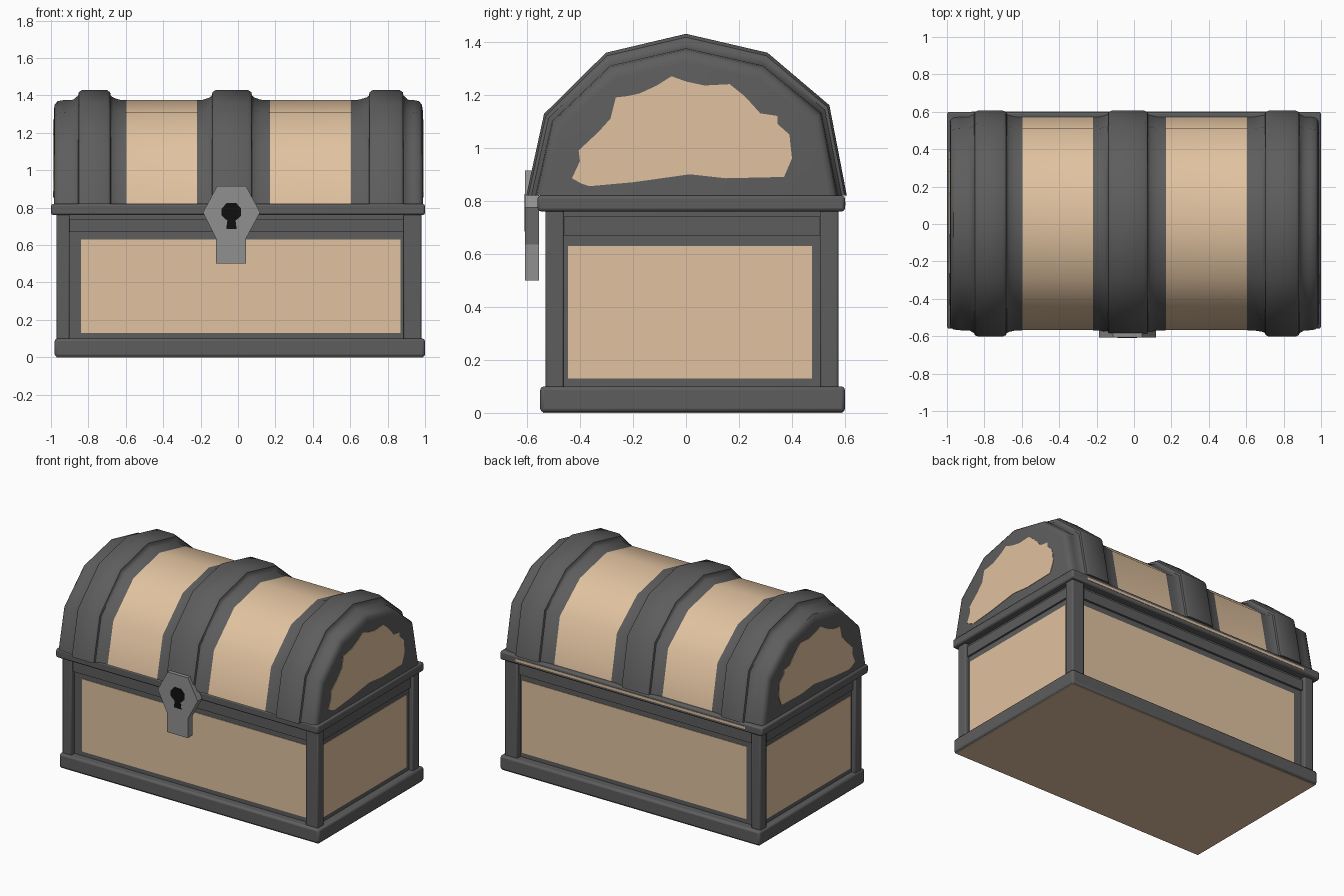
import bpy, bmesh, math

if "Cube" in bpy.data.objects:
    bpy.data.objects.remove(bpy.data.objects["Cube"])


def material(name, rgb):
    m = bpy.data.materials.new(name)
    m.diffuse_color = (*rgb, 1)
    m.use_nodes = True
    m.node_tree.nodes["Principled BSDF"].inputs["Base Color"].default_value = m.diffuse_color
    return m


WOOD = material("wood", (0.75, 0.54, 0.35))
IRON = material("iron", (0.11, 0.11, 0.11))
STEEL = material("steel", (0.28, 0.28, 0.28))
BLACK = material("black", (0.005, 0.005, 0.005))


def finish(name, bm, mats, bevel=0, angle=40):
    bmesh.ops.recalc_face_normals(bm, faces=bm.faces)
    mesh = bpy.data.meshes.new(name)
    bm.to_mesh(mesh)
    bm.free()
    for m in mats:
        mesh.materials.append(m)
    ob = bpy.data.objects.new(name, mesh)
    bpy.context.collection.objects.link(ob)
    if bevel:
        mod = ob.modifiers.new("bevel", 'BEVEL')
        mod.width, mod.segments = bevel, 2
    bpy.ops.object.select_all(action='DESELECT')
    bpy.context.view_layer.objects.active = ob
    ob.select_set(True)
    bpy.ops.object.shade_smooth_by_angle(angle=math.radians(angle))
    return ob


def box(name, x, y, z, mat, bevel=0):
    bm = bmesh.new()
    bmesh.ops.create_cube(bm, size=1)
    for v in bm.verts:
        v.co = [lo + (c + 0.5) * (hi - lo) for c, (lo, hi) in zip(v.co, (x, y, z))]
    return finish(name, bm, [mat], bevel)


def plate(name, outline, place, depth, mat):
    """Flat outline extruded by a depth vector."""
    bm = bmesh.new()
    face = bm.faces.new([bm.verts.new(place(a, b)) for a, b in outline])
    new = bmesh.ops.extrude_face_region(bm, geom=[face])["geom"]
    bmesh.ops.translate(bm, vec=depth, verts=[g for g in new if isinstance(g, bmesh.types.BMVert)])
    return finish(name, bm, [mat], angle=20)


# Base skirt, underside, body core and rim
box("base_skirt", (-0.98, 1.0), (-0.55, 0.6), (0.002, 0.10), IRON, 0.014)
box("underside", (-0.97, 0.99), (-0.54, 0.59), (0, 0.01), WOOD)
box("body_core", (-0.94, 0.95), (-0.495, 0.54), (0.05, 0.78), IRON)
box("rim", (-1.0, 1.0), (-0.56, 0.6), (0.76, 0.82), IRON, 0.012)
box("rim_back_strip", (-0.87, 0.88), (0.59, 0.602), (0.782, 0.798), WOOD)

# Wooden panels on the four sides
for side, y in (("front", (-0.498, -0.48)), ("back", (0.52, 0.543))):
    box("panel_" + side, (-0.84, 0.87), y, (0.13, 0.63), WOOD)
for side, x in (("left", (-0.943, -0.92)), ("right", (0.93, 0.953))):
    box("panel_" + side, x, (-0.445, 0.475), (0.13, 0.63), WOOD)

# Rail under the rim and corner posts
box("upper_rail", (-0.953, 0.963), (-0.51, 0.555), (0.67, 0.74), IRON)
for sx, x in (("left", (-0.97, -0.90)), ("right", (0.885, 0.98))):
    for sy, y in (("front", (-0.53, -0.46)), ("back", (0.505, 0.575))):
        box(f"post_{sx}_{sy}", x, y, (0.09, 0.77), IRON, 0.008)

# Domed lid: one arch lofted along x, swelling outward at the three bands
ARCH = [(-0.568, 0), (-0.505, 0.28), (-0.285, 0.49), (0, 0.555),
        (0.29, 0.49), (0.51, 0.31), (0.572, 0)]


def band(x0, x1):
    return [(x0 - 0.012, 0.014), (x0, 0.024), (x0 + 0.004, 0.042), (x0 + 0.022, 0.055),
            (x1 - 0.022, 0.055), (x1 - 0.004, 0.042), (x1, 0.024), (x1 + 0.012, 0.014)]


stations = ([(-0.985, -0.055), (-0.98, -0.025), (-0.965, -0.006), (-0.93, 0), (-0.88, 0.002)]
            + band(-0.855, -0.68) + [(-0.635, 0.002), (-0.597, 0), (-0.22, 0), (-0.185, 0.002)]
            + band(-0.14, 0.075) + [(0.12, 0.002), (0.17, 0), (0.605, 0), (0.645, 0.002)]
            + band(0.70, 0.885)
            + [(0.91, 0.002), (0.94, 0), (0.968, -0.006), (0.983, -0.025), (0.988, -0.055)])
bm = bmesh.new()
rings = [[bm.verts.new((x, y * (1 + 1.1 * o), 0.82 + z * (1 + 1.8 * o))) for y, z in ARCH]
         for x, o in stations]
for i in range(len(rings) - 1):
    a, b = rings[i], rings[i + 1]
    wooden = stations[i][0] in (-0.22 - 0.377, 0.17) or stations[i][0] == -0.597
    for j in range(len(ARCH)):
        k = (j + 1) % len(ARCH)
        f = bm.faces.new((a[j], a[k], b[k], b[j]))
        f.material_index = int(wooden)
bm.faces.new(rings[0])
bm.faces.new(rings[-1])
finish("lid", bm, [IRON, WOOD])

# Ragged bare wood on the lid ends
RAGGED = [(-0.43, 0.885), (-0.395, 0.865), (-0.365, 0.855), (-0.20, 0.87), (0.015, 0.90),
          (0.15, 0.885), (0.37, 0.89), (0.40, 0.96), (0.39, 1.05), (0.345, 1.09),
          (0.345, 1.12), (0.28, 1.13), (0.235, 1.18), (0.215, 1.20), (0.165, 1.24),
          (0.07, 1.235), (0, 1.25), (-0.055, 1.27), (-0.11, 1.235), (-0.175, 1.205),
          (-0.22, 1.195), (-0.265, 1.19), (-0.285, 1.11), (-0.33, 1.06), (-0.405, 0.99),
          (-0.40, 0.95)]
for side, x, d in (("left", -0.98, -0.008), ("right", 0.983, 0.008)):
    plate("lid_end_wood_" + side, RAGGED, lambda y, z: (x, y, z), (d, 0, 0), WOOD)

# Lock plate with keyhole
LOCK = [(-0.112, 0.915), (0.043, 0.915), (0.118, 0.775), (0.043, 0.635), (0.043, 0.50),
        (-0.117, 0.50), (-0.117, 0.635), (-0.187, 0.775)]
plate("lock_plate", LOCK, lambda x, z: (x, -0.607, z), (0, 0.052, 0), STEEL)
KEYHOLE = [(-0.025, 0.05), (0.025, 0.05), (0.052, 0.02), (0.052, -0.018), (0.022, -0.045),
           (0.028, -0.09), (-0.028, -0.09), (-0.022, -0.045), (-0.052, -0.018), (-0.052, 0.02)]
plate("keyhole", KEYHOLE, lambda x, z: (x - 0.035, -0.609, z + 0.775), (0, 0.01, 0), BLACK)
